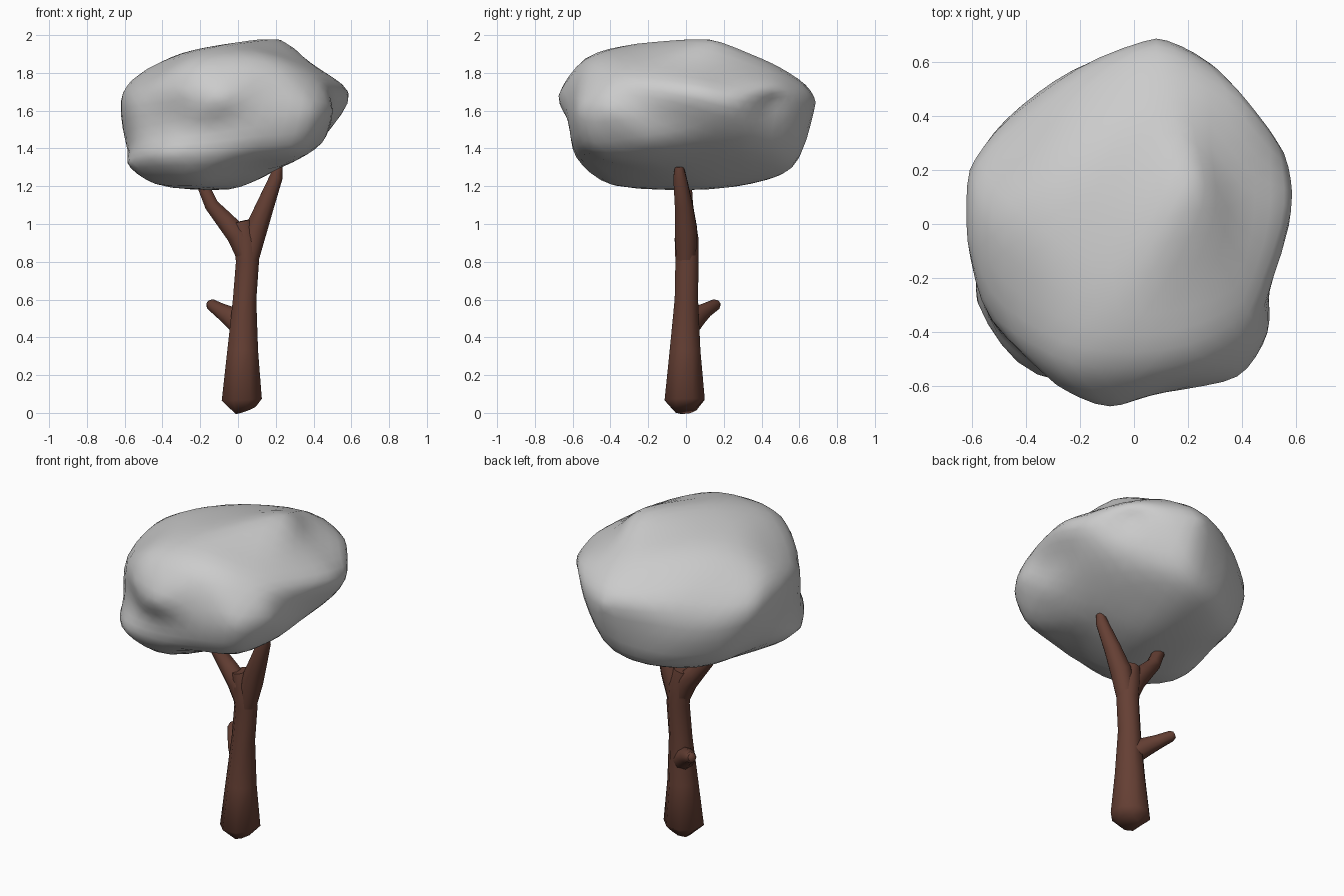
import bpy, bmesh, math
from mathutils import Vector

if "Cube" in bpy.data.objects:
    bpy.data.objects.remove(bpy.data.objects["Cube"])


def finish(bm, name, angle, mat=None):
    bmesh.ops.recalc_face_normals(bm, faces=bm.faces)
    me = bpy.data.meshes.new(name)
    bm.to_mesh(me)
    bm.free()
    ob = bpy.data.objects.new(name, me)
    bpy.context.collection.objects.link(ob)
    if mat:
        me.materials.append(mat)
    bpy.ops.object.select_all(action='DESELECT')
    ob.select_set(True)
    bpy.context.view_layer.objects.active = ob
    bpy.ops.object.shade_smooth_by_angle(angle=math.radians(angle))
    return ob


def limb(name, path, mat, sides=8):
    """Tapered tube through (x, y, z, radius) stations."""
    bm = bmesh.new()
    pts = [Vector(p[:3]) for p in path]
    rings = []
    for i, p in enumerate(path):
        t = (pts[min(i + 1, len(pts) - 1)] - pts[max(i - 1, 0)]).normalized()
        u = Vector((0, 1, 0)).cross(t).normalized()
        v = t.cross(u)
        rings.append([bm.verts.new(pts[i] + p[3] * (u * math.cos(a) + v * math.sin(a)))
                      for a in (2 * math.pi * (k + 0.5) / sides for k in range(sides))])
    for a, b in zip(rings, rings[1:]):
        for k in range(sides):
            n = (k + 1) % sides
            bm.faces.new((a[k], a[n], b[n], b[k]))
    bm.faces.new(rings[0])
    bm.faces.new(rings[-1])
    return finish(bm, name, 60, mat)


bark = bpy.data.materials.new("bark")
bark.diffuse_color = (0.13, 0.05, 0.034, 1)
bark.use_nodes = True
bark.node_tree.nodes["Principled BSDF"].inputs["Base Color"].default_value = bark.diffuse_color

# trunk, fork and broken stub
limb("trunk", [(0.04, 0, 0.015, 0.06), (0.02, -0.007, 0.07, 0.115), (0.025, -0.005, 0.33, 0.088),
               (0.035, 0.002, 0.6, 0.067), (0.05, 0.005, 0.8, 0.066), (0.04, 0.003, 0.92, 0.068),
               (0.02, 0, 1.015, 0.055)], bark)
limb("right_branch", [(0.055, 0, 0.8, 0.055), (0.095, 0, 0.97, 0.064), (0.145, -0.012, 1.10, 0.051),
                      (0.203, -0.033, 1.25, 0.037), (0.215, -0.036, 1.305, 0.024)], bark)
limb("left_branch", [(0.05, 0, 0.82, 0.058), (0.0, 0, 0.94, 0.064), (-0.07, 0, 1.02, 0.052),
                     (-0.14, 0, 1.1, 0.04), (-0.18, 0, 1.19, 0.034), (-0.2, 0, 1.23, 0.024)], bark)
limb("stub", [(0.03, 0.0, 0.45, 0.065), (-0.04, 0.055, 0.51, 0.056), (-0.09, 0.1, 0.54, 0.042),
              (-0.14, 0.155, 0.572, 0.032), (-0.153, 0.167, 0.58, 0.02)], bark)

# canopy: faceted cage through surface landmarks, then subdivided and softened
CENTRE = Vector((0, 0, 1.58))
SCALE = Vector((0.6, 0.66, 0.4))
landmarks = [
    # widest girth
    (.09, .70, 1.66), (.29, .60, 1.66), (.36, .45, 1.65), (.43, .45, 1.74), (.59, .25, 1.66),
    (.62, .09, 1.7), (.49, -.2, 1.6), (.51, -.40, 1.6), (.40, -.58, 1.6), (.12, -.62, 1.58),
    (-.08, -.70, 1.66), (-.28, -.6, 1.70), (-.54, -.36, 1.68), (-.62, -.05, 1.68),
    (-.62, .22, 1.63), (-.48, .41, 1.6), (-.25, .58, 1.66),
    # lower bulges and dents
    (-.6, -.27, 1.32), (-.4, -.57, 1.36), (-.53, -.36, 1.45), (-.25, -.57, 1.5), (0, -.6, 1.36),
    (.33, -.52, 1.36), (.45, -.2, 1.42), (.47, .12, 1.48), (.38, .38, 1.42), (.1, .62, 1.33),
    (-.2, .53, 1.28), (-.47, .3, 1.3), (-.58, 0, 1.36),
    # underside
    (0, .1, 1.18), (-.47, -.25, 1.2), (-.28, .25, 1.2), (.21, -.1, 1.28), (.05, .45, 1.24),
    (-.2, -.43, 1.19),
    # crown
    (.24, .16, 2.0), (0, -.28, 1.96), (-.3, -.15, 1.91), (-.27, .22, 1.89), (.14, .45, 1.87),
    (.15, -.53, 1.89), (-.25, -.53, 1.88), (.35, -.2, 1.86), (.38, .12, 1.83), (-.53, .05, 1.81),
    (.44, -.38, 1.77), (-.02, .05, 1.94), (.1, .62, 1.77),
]
bm = bmesh.new()
target = bm.verts.layers.float_vector.new("target")
for p in landmarks:
    d = Vector(p) - CENTRE
    v = bm.verts.new(Vector((d.x / SCALE.x, d.y / SCALE.y, d.z / SCALE.z)).normalized())
    v[target] = CENTRE + d * 1.025
bmesh.ops.convex_hull(bm, input=bm.verts)
for v in bm.verts:
    v.co = v[target]
bmesh.ops.subdivide_edges(bm, edges=bm.edges, cuts=3, use_grid_fill=True)
bmesh.ops.triangulate(bm, faces=bm.faces)
for _ in range(4):
    bmesh.ops.smooth_vert(bm, verts=bm.verts, factor=0.5, use_axis_x=True, use_axis_y=True, use_axis_z=True)
finish(bm, "canopy", 60)
